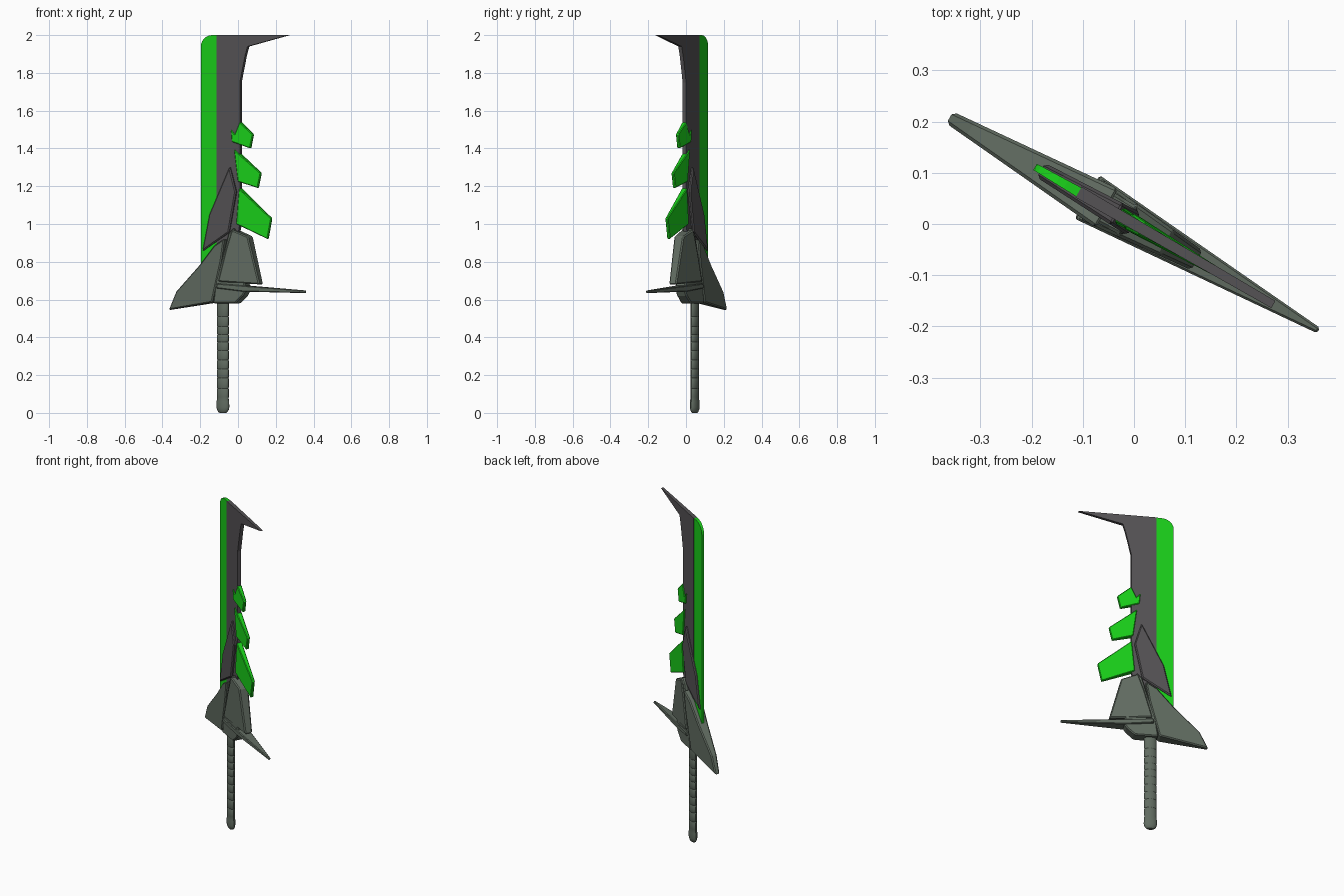
import bpy, bmesh, math

if "Cube" in bpy.data.objects:
    bpy.data.objects.remove(bpy.data.objects["Cube"])

ANGLE = math.radians(-30)          # the whole sword is turned about z
STRETCH = 1 / math.cos(ANGLE)      # front-view x to distance along the blade


def material(name, rgb):
    m = bpy.data.materials.new(name)
    m.diffuse_color = (*rgb, 1)
    m.use_nodes = True
    m.node_tree.nodes["Principled BSDF"].inputs["Base Color"].default_value = m.diffuse_color
    return m


GREEN = material("bright_green", (0.01, 0.62, 0.01))
DARK = material("dark_grey", (0.09, 0.085, 0.09))
STEEL = material("green_grey", (0.12, 0.15, 0.12))


def finish(name, bm, mat):
    bmesh.ops.recalc_face_normals(bm, faces=bm.faces)
    me = bpy.data.meshes.new(name)
    bm.to_mesh(me)
    bm.free()
    me.materials.append(mat)
    ob = bpy.data.objects.new(name, me)
    bpy.context.collection.objects.link(ob)
    ob.rotation_euler.z = ANGLE
    return ob


def plate(name, pts, t_left, t_right, mat, bevel=0.006):
    """Flat outline (x, z), half thickness running linearly from left to right."""
    x0, x1 = min(p[0] for p in pts), max(p[0] for p in pts)
    bm = bmesh.new()
    sides = []
    for s in (-1, 1):
        sides.append([bm.verts.new((x * STRETCH,
                                    s * (t_left + (t_right - t_left) * (x - x0) / (x1 - x0)),
                                    z)) for x, z in pts])
        bm.faces.new(sides[-1])
    n = len(pts)
    for i in range(n):
        j = (i + 1) % n
        bm.faces.new((sides[0][i], sides[0][j], sides[1][j], sides[1][i]))
    ob = finish(name, bm, mat)
    if bevel:
        mod = ob.modifiers.new("edge_bevel", "BEVEL")
        mod.width = bevel
        mod.segments = 1
        mod.limit_method = 'ANGLE'
    return ob


# Blade: green cutting edge and dark hooked spine
corner = [(-0.133 - 0.06 * math.cos(a), 1.94 + 0.06 * math.sin(a))
          for a in (math.radians(15 * i) for i in range(7))]
plate("cutting_edge", [(-0.193, 0.76)] + corner + [(-0.108, 2.0), (-0.108, 0.80)],
      0.007, 0.010, GREEN, 0)
plate("blade_spine", [(-0.108, 0.75), (-0.108, 2.0), (0.272, 2.0), (0.055, 1.94),
                      (0.042, 1.89), (0.028, 1.82), (0.015, 1.75), (0.015, 1.0),
                      (-0.03, 0.75)], 0.012, 0.008, DARK, 0)

# Green barbs along the back of the blade
barbs = [
    ("lower", [(0.013, 1.19), (0.18, 1.03), (0.16, 0.92), (-0.002, 1.0)]),
    ("middle", [(-0.013, 1.395), (0.124, 1.27), (0.108, 1.19), (0.006, 1.225)]),
    ("upper", [(0.015, 1.54), (0.083, 1.475), (0.068, 1.40), (-0.025, 1.435),
               (-0.03, 1.50), (-0.01, 1.475)]),
]
for label, pts in barbs:
    plate(label + "_barb", pts, 0.018, 0.008, GREEN, 0.004)

# Guard plates
plate("blade_collar", [(-0.034, 1.305), (0.0, 1.17), (-0.038, 0.955),
                       (-0.183, 0.855), (-0.145, 1.05)], 0.016, 0.026, DARK)
plate("guard_core", [(-0.035, 0.95), (-0.01, 0.98), (0.03, 0.80), (0.055, 0.65),
                     (0.04, 0.62), (0.0, 0.58), (-0.115, 0.58), (-0.10, 0.70),
                     (-0.06, 0.85)], 0.036, 0.030, STEEL)
plate("left_wing", [(-0.108, 0.886), (-0.052, 0.922), (-0.07, 0.80), (-0.098, 0.68),
                    (-0.12, 0.585), (-0.362, 0.545), (-0.32, 0.643), (-0.188, 0.785)],
      0.013, 0.044, STEEL)
plate("right_plate", [(-0.015, 0.97), (0.066, 0.934), (0.124, 0.68), (-0.085, 0.695),
                      (-0.045, 0.865)], 0.045, 0.022, STEEL)
plate("cross_spike", [(-0.088, 0.685), (0.066, 0.672), (0.36, 0.648), (0.36, 0.634),
                      (0.045, 0.642), (-0.092, 0.66)], 0.049, 0.006, STEEL, 0.004)

# Grip: oval lathe of wrapped segments with a rounded pommel
rings = [(0.0, 0.55), (0.006, 0.8), (0.018, 1.0), (0.03, 1.07), (0.06, 1.05), (0.08, 0.95)]
stops = [0.08, 0.13, 0.185, 0.232, 0.28, 0.33, 0.375, 0.415, 0.458, 0.51, 0.60]
for lo, hi in zip(stops, stops[1:]):
    rings += [(lo + 0.004, 0.99), (hi - 0.004, 0.99), (hi, 0.91)]

SEG = 20
bm = bmesh.new()
loops = [[bm.verts.new((-0.08 * STRETCH + 0.035 * k * math.cos(2 * math.pi * i / SEG),
                        0.019 * k * math.sin(2 * math.pi * i / SEG), z))
          for i in range(SEG)] for z, k in rings]
for a, b in zip(loops, loops[1:]):
    for i in range(SEG):
        j = (i + 1) % SEG
        bm.faces.new((a[i], a[j], b[j], b[i]))
bm.faces.new(loops[0])
bm.faces.new(loops[-1])
grip = finish("grip", bm, STEEL)
bpy.context.view_layer.objects.active = grip
grip.select_set(True)
bpy.ops.object.shade_smooth_by_angle(angle=math.radians(30))
